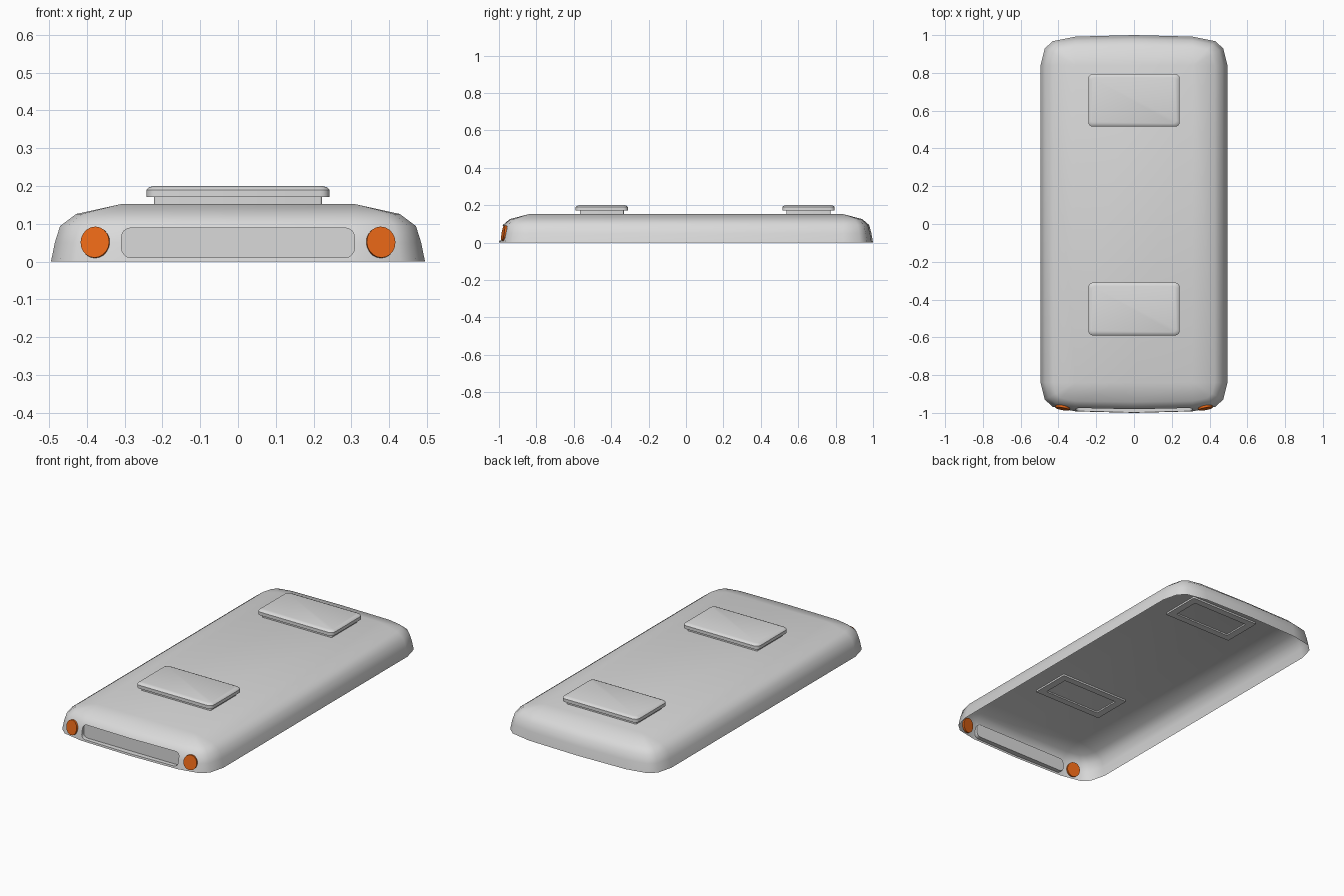
import bpy, bmesh, math
from mathutils import Matrix, Vector

if "Cube" in bpy.data.objects:
    bpy.data.objects.remove(bpy.data.objects["Cube"])


def material(name, rgb):
    m = bpy.data.materials.new(name)
    m.diffuse_color = (*rgb, 1)
    m.use_nodes = True
    m.node_tree.nodes["Principled BSDF"].inputs["Base Color"].default_value = m.diffuse_color
    return m


GREY = material("light_grey", (0.70, 0.70, 0.70))
ORANGE = material("orange", (0.80, 0.135, 0.008))


def finish(bm, name, mat, angle=30):
    me = bpy.data.meshes.new(name)
    bm.to_mesh(me)
    bm.free()
    ob = bpy.data.objects.new(name, me)
    bpy.context.collection.objects.link(ob)
    me.materials.append(mat)
    bpy.context.view_layer.objects.active = ob
    ob.select_set(True)
    bpy.ops.object.shade_smooth_by_angle(angle=math.radians(angle))
    ob.select_set(False)
    return ob


def loft(rings, cap_start=True, cap_end=True):
    bm = bmesh.new()
    vs = [[bm.verts.new(p) for p in r] for r in rings]
    n = len(vs[0])
    for a, b in zip(vs, vs[1:]):
        for i in range(n):
            j = (i + 1) % n
            bm.faces.new((a[i], a[j], b[j], b[i]))
    if cap_start:
        bm.faces.new(vs[0][::-1])
    if cap_end:
        bm.faces.new(vs[-1])
    bmesh.ops.remove_doubles(bm, verts=bm.verts, dist=1e-5)
    bmesh.ops.recalc_face_normals(bm, faces=bm.faces)
    return bm


def round_rect(hx, hy, r, steps=4):
    pts = []
    for k, (sx, sy) in enumerate([(1, 1), (-1, 1), (-1, -1), (1, -1)]):
        for i in range(steps + 1):
            a = math.pi / 2 * (k + i / steps)
            pts.append((sx * (hx - r) + r * math.cos(a), sy * (hy - r) + r * math.sin(a)))
    return pts


# Body: rounded corner outline shrinking towards the flat top
IX, IY = 0.31, 0.84
quarter = [(0.495, 0.84), (0.472, 0.93), (0.43, 0.968), (0.31, 0.992)]
outline = (quarter + [(0, 1.0)] + [(-x, y) for x, y in quarter[::-1]]
           + [(-x, -y) for x, y in quarter] + [(0, -1.0)]
           + [(x, -y) for x, y in quarter[::-1]])


def body_ring(z, f):
    out = []
    for x, y in outline:
        cx = max(-IX, min(IX, x))
        cy = max(-IY, min(IY, y))
        out.append((cx + (x - cx) * f, cy + (y - cy) * f, z))
    return out


levels = [(0, 1), (0.05, 0.945), (0.094, 0.87), (0.126, 0.64), (0.152, 0)]
body = finish(loft([body_ring(z, f) for z, f in levels]), "body_shell", GREY, 50)

# Shallow slot in the front
slot = round_rect(0.308, 0.039, 0.024)
cutter = finish(loft([[(x, y, z + 0.05) for x, z in slot] for y in (-1.1, -0.967)]),
                "slot_cutter", GREY)
cutter.hide_render = True
mod = body.modifiers.new("slot", "BOOLEAN")
mod.operation = "DIFFERENCE"
mod.solver = "EXACT"
mod.object = cutter
bpy.context.view_layer.objects.active = body
bpy.ops.object.modifier_apply(modifier=mod.name)
bpy.data.objects.remove(cutter)

# Open underside
bm = bmesh.new()
bm.from_mesh(body.data)
bottom = [f for f in bm.faces if all(v.co.z < 1e-4 for v in f.verts)]
bmesh.ops.delete(bm, geom=bottom, context="FACES")
bm.to_mesh(body.data)
bm.free()
body.select_set(True)
bpy.context.view_layer.objects.active = body
bpy.ops.object.shade_smooth_by_angle(angle=math.radians(50))
body.select_set(False)

# Raised pads: neck with a lip under the shell, and a bevelled cap
for label, cy in (("front", -0.45), ("rear", 0.655)):
    def ring(hx, hy, r, z):
        return [(x, y + cy, z) for x, y in round_rect(hx, hy, r)]
    finish(loft([ring(0.18, 0.078, 0.004, 0.150), ring(0.18, 0.078, 0.004, 0.142),
                 ring(0.222, 0.118, 0.006, 0.142), ring(0.222, 0.118, 0.006, 0.172)],
                False, False), label + "_pad_neck", GREY)
    finish(loft([ring(0.242, 0.14, 0.026, 0.171), ring(0.242, 0.14, 0.026, 0.190),
                 ring(0.236, 0.134, 0.022, 0.196), ring(0.224, 0.122, 0.016, 0.2)]),
           label + "_pad_cap", GREY)

# Orange front lights, tilted to follow the shell
for label, s in (("left", -1), ("right", 1)):
    bm = bmesh.new()
    bmesh.ops.create_cone(bm, cap_ends=True, segments=20, radius1=0.0385, radius2=0.0385, depth=0.02)
    normal = Vector((s * 0.19, -1, 0.17)).normalized()
    rot = normal.to_track_quat("Z", "Y").to_matrix().to_4x4()
    place = Matrix.Translation((s * 0.377, -0.969, 0.05))
    bmesh.ops.transform(bm, matrix=place @ rot @ Matrix.Diagonal((1, 1.08, 1, 1)), verts=bm.verts)
    finish(bm, label + "_front_light", ORANGE)
